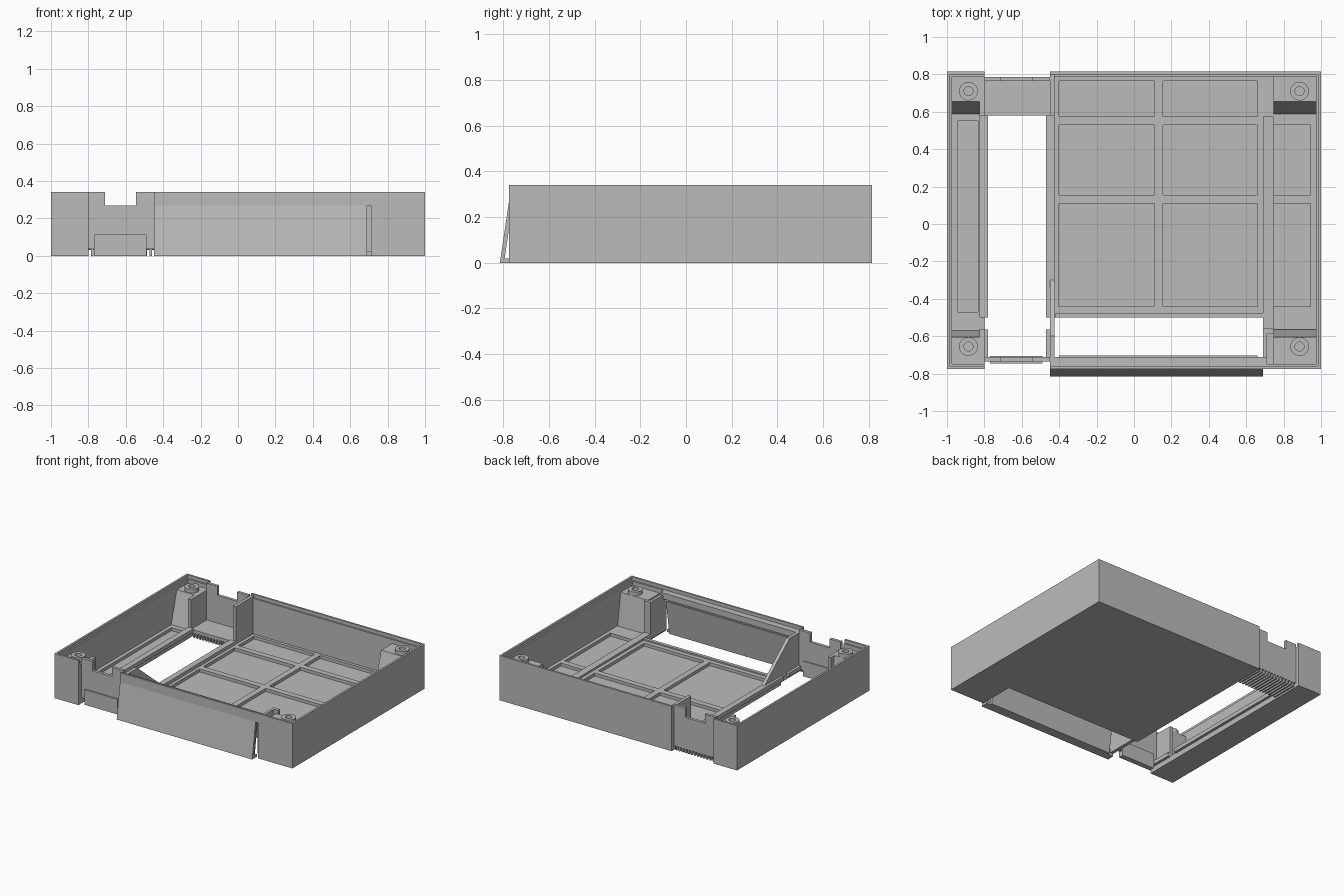
import bpy, bmesh, math

old = bpy.data.objects.get("Cube")
if old:
    bpy.data.objects.remove(old, do_unlink=True)

grey = bpy.data.materials.new("plain grey")
grey.use_nodes = True
COLOUR = (0.5, 0.5, 0.5, 1)
grey.diffuse_color = COLOUR
grey.node_tree.nodes["Principled BSDF"].inputs["Base Color"].default_value = COLOUR


def finish(name, bm):
    bmesh.ops.recalc_face_normals(bm, faces=bm.faces[:])
    me = bpy.data.meshes.new(name)
    bm.to_mesh(me)
    bm.free()
    me.materials.append(grey)
    ob = bpy.data.objects.new(name, me)
    bpy.context.collection.objects.link(ob)
    return ob


def extrude(bm, points, offset):
    face = bm.faces.new([bm.verts.new(p) for p in points])
    out = bmesh.ops.extrude_face_region(bm, geom=[face])
    verts = [v for v in out["geom"] if isinstance(v, bmesh.types.BMVert)]
    bmesh.ops.translate(bm, verts=verts, vec=offset)


def boxes(name, items):
    """Boxes given as x0, x1, y0, y1, z0, z1."""
    bm = bmesh.new()
    for x0, x1, y0, y1, z0, z1 in items:
        extrude(bm, [(x0, y0, z0), (x1, y0, z0), (x1, y1, z0), (x0, y1, z0)], (0, 0, z1 - z0))
    return finish(name, bm)


def side_profile(name, x0, x1, yz):
    bm = bmesh.new()
    extrude(bm, [(x0, y, z) for y, z in yz], (x1 - x0, 0, 0))
    return finish(name, bm)


def front_profile(name, y0, y1, xz):
    bm = bmesh.new()
    extrude(bm, [(x, y0, z) for x, z in xz], (0, y1 - y0, 0))
    return finish(name, bm)


def ring(name, x, y, z0, z1, outer, inner):
    bm = bmesh.new()
    loop = [(inner, z0), (outer, z0), (outer, z1), (inner, z1)]
    verts = [bm.verts.new((x + r, y, z)) for r, z in loop]
    edges = [bm.edges.new((verts[i], verts[(i + 1) % 4])) for i in range(4)]
    bmesh.ops.spin(bm, geom=verts + edges, cent=(x, y, 0), axis=(0, 0, 1),
                   angle=math.tau, steps=32)
    bmesh.ops.remove_doubles(bm, verts=bm.verts[:], dist=0.0001)
    finish(name, bm)


H, BACK, FRONT = 0.34, 0.815, -0.775
SLOT_L, SLOT_R = -0.80, -0.45
BASE, RIB = 0.022, 0.045

# Floor plates
boxes("main_floor", [(SLOT_R, 1, -0.5, BACK, 0, BASE)])
boxes("front_corner_floor", [(0.71, 1, FRONT, -0.5, 0, BASE)])
boxes("side_floor", [(-1, SLOT_L, FRONT, BACK, 0, BASE)])


def rib_frame(name, x0, x1, y0, y1, xs, ys):
    """Raised grid that leaves sunken panels at the given intervals."""
    items, last = [], y0
    for a, b in ys:
        items.append((x0, x1, last, a, BASE, RIB))
        edge = x0
        for c, d in xs:
            items.append((edge, c, a, b, BASE, RIB))
            edge = d
        items.append((edge, x1, a, b, BASE, RIB))
        last = b
    items.append((x0, x1, last, y1, BASE, RIB))
    boxes(name, items)


rows = [(-0.44, 0.11), (0.155, 0.53)]
rib_frame("main_floor_ribs", SLOT_R, 0.69, -0.5, 0.79,
          [(-0.4, 0.11), (0.155, 0.66)], rows + [(0.575, 0.765)])
rib_frame("right_floor_ribs", 0.69, 0.975, -0.565, 0.79, [(0.745, 0.945)], rows)
rib_frame("side_floor_ribs", -0.975, SLOT_L, -0.6, 0.6, [(-0.945, -0.835)], [(-0.47, 0.55)])
boxes("floor_front_step", [(-0.42, 0.69, -0.5, -0.475, RIB, 0.055)])
boxes("right_floor_step", [(0.69, 0.745, -0.56, 0.575, RIB, 0.06)])

# Outer walls, with a thinner lip at the top
LIP, THICK, STEP = 0.015, 0.027, 0.315
boxes("outer_walls", [
    (-1, -1 + LIP, FRONT, BACK, 0, H), (1 - LIP, 1, FRONT, BACK, 0, H),
    (-1, SLOT_L, BACK - LIP, BACK, 0, H), (SLOT_R, 1, BACK - LIP, BACK, 0, H),
    (-1, SLOT_L, FRONT, FRONT + LIP, 0, H), (0.71, 1, FRONT, FRONT + LIP, 0, H)])
boxes("inner_wall_ledges", [
    (-1 + LIP, -1 + THICK, FRONT, BACK, 0, STEP), (1 - THICK, 1 - LIP, FRONT, BACK, 0, STEP),
    (SLOT_R, 1, BACK - THICK, BACK - LIP, 0, STEP),
    (-1, SLOT_L, BACK - THICK, BACK - LIP, 0, STEP),
    (0.71, 1, FRONT + LIP, FRONT + THICK, 0, STEP),
    (-1, SLOT_L, FRONT + LIP, FRONT + THICK, 0, STEP)])

# Rail over the front flap
boxes("front_rail", [(SLOT_R, 0.71, FRONT, FRONT + LIP, 0.27, H),
                     (SLOT_R, 0.71, FRONT + LIP, -0.71, 0.27, STEP)])

# Leaning front flap, folded at the bottom
side_profile("front_flap", SLOT_R, 0.69,
             [(-0.815, 0), (-0.775, 0.27), (-0.757, 0.27), (-0.794, 0.02), (-0.76, 0.02), (-0.76, 0)])
side_profile("flap_inner_panel", -0.4, 0.66,
             [(-0.76, 0), (-0.742, 0), (-0.702, 0.262), (-0.716, 0.262), (-0.76, 0.02)])

# Recessed walls at both ends of the slot, each with a notch
for name, y0, y1, low in (("slot_back_wall", 0.765, 0.787, 0.03),
                          ("slot_front_wall", -0.735, -0.712, 0.115)):
    front_profile(name, y0, y1, [
        (SLOT_L, low), (SLOT_R, low), (SLOT_R, H), (-0.545, H),
        (-0.545, 0.27), (-0.71, 0.27), (-0.71, H), (SLOT_L, H)])
boxes("slot_front_block", [(-0.77, -0.49, -0.745, -0.705, 0, 0.115)])
boxes("slot_front_tabs", [(SLOT_L, -0.77, -0.735, -0.712, 0.04, 0.115),
                          (-0.49, SLOT_R, -0.735, -0.712, 0.04, 0.115)])

# Vent plate at the back of the slot with ridges beneath
boxes("vent_plate", [(SLOT_L, SLOT_R, 0.58, 0.787, 0.035, 0.06)])
boxes("vent_ridges", [(-0.785 + i * 0.026, -0.773 + i * 0.026, 0.58, 0.787, 0, 0.035)
                      for i in range(13)])

# Guide rails along the slot
boxes("slot_guides", [(x0, x1, y0, y1, 0.04, 0.07)
                      for x0, x1 in ((-0.825, -0.78), (-0.47, -0.425))
                      for y0, y1 in ((-0.712, -0.565), (-0.5, 0.58))])

# Upright walls beside the slot and the flap
side_profile("slot_brace", SLOT_R, -0.425,
             [(-0.765, 0.02), (-0.765, 0.315), (-0.6, 0.315), (-0.27, 0.045), (-0.27, 0.02)])
boxes("slot_back_cheek", [(SLOT_R, -0.425, 0.58, 0.8, 0, 0.33)])
boxes("flap_cheek", [(0.69, 0.71, -0.75, -0.56, 0.02, 0.3), (0.71, 0.745, -0.585, -0.56, 0.02, 0.3)])
boxes("post_cheeks", [(-0.825, SLOT_L, 0.58, 0.8, 0, 0.285),
                      (-0.825, SLOT_L, -0.765, -0.565, 0, 0.285)])

# Sloped corner posts with hollow screw bosses
TOP = 0.285
for side, x0, x1 in (("right", -0.98, -0.825), ("left", 0.745, 0.98)):
    side_profile("back_post_" + side, x0, x1, [(0.58, 0.02), (0.655, TOP), (0.8, TOP), (0.8, 0.02)])
    side_profile("front_post_" + side, x0, x1,
                 [(-0.565, 0.02), (-0.605, TOP), (-0.76, TOP), (-0.76, 0.02)])
    bx = -0.885 if x0 < 0 else 0.885
    for end, by in (("back", 0.71), ("front", -0.655)):
        ring(f"{end}_boss_{side}", bx, by, TOP - 0.005, 0.315, 0.05, 0.024)

for ob in bpy.data.objects:
    if "boss" in ob.name:
        bpy.ops.object.select_all(action="DESELECT")
        ob.select_set(True)
        bpy.context.view_layer.objects.active = ob
        bpy.ops.object.shade_smooth_by_angle()
